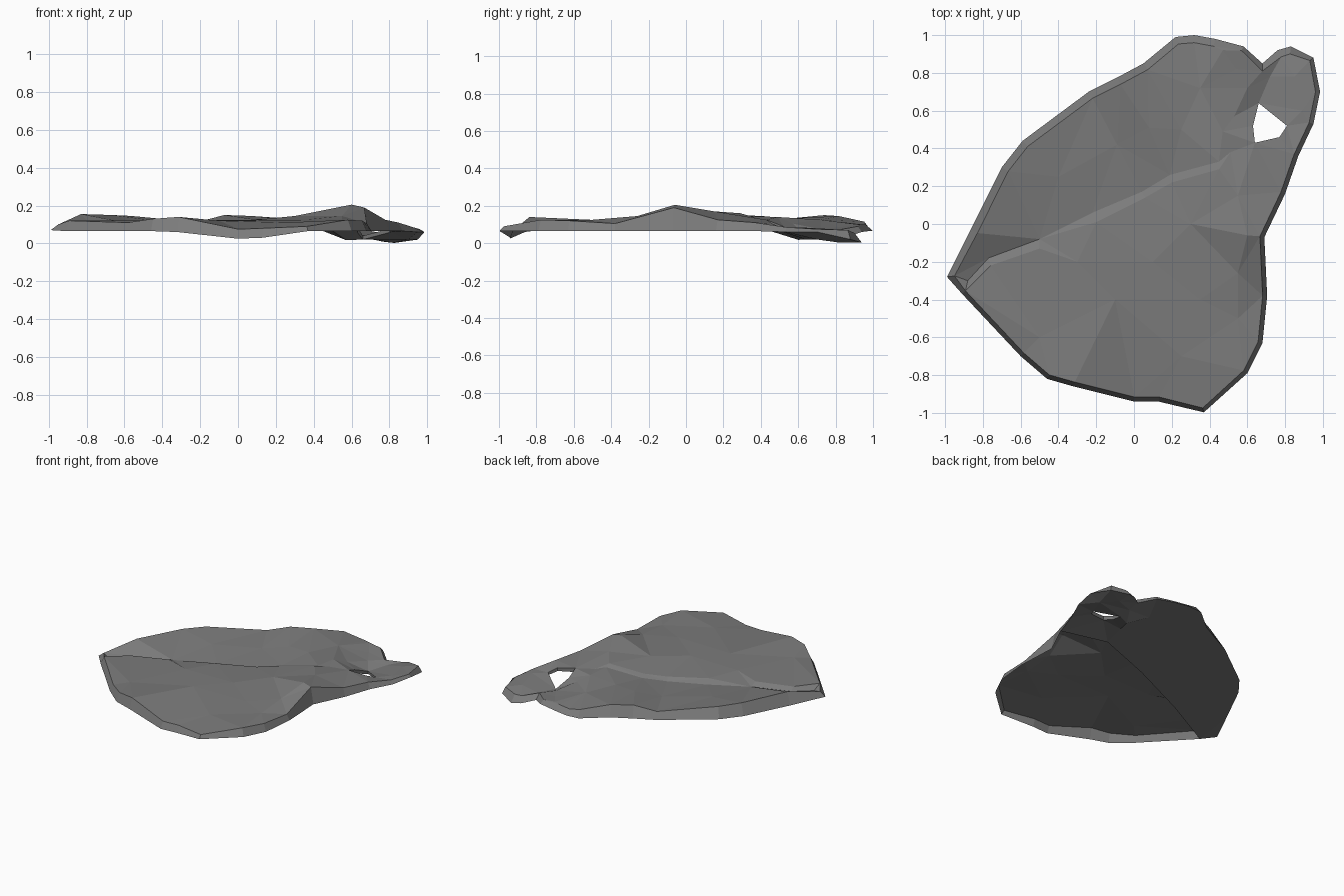
import bpy, bmesh
from mathutils import Vector
from mathutils.geometry import delaunay_2d_cdt

if "Cube" in bpy.data.objects:
    bpy.data.objects.remove(bpy.data.objects["Cube"])

# Outline, clockwise from the left tip: x, y, lower z, upper z
OUTLINE = [
    (-.99, -.28, .07, .10), (-.865, -.03, .065, .155), (-.70, .30, .065, .15),
    (-.59, .44, .065, .145), (-.24, .70, .065, .112), (-.09, .775, .065, .15),
    (.05, .85, .065, .145), (.22, .99, .065, .115),
    (.32, 1.0, .065, .10), (.43, .98, .065, .10), (.58, .94, .06, .09),
    (.68, .85, .03, .07), (.76, .92, .01, .05), (.83, .94, .003, .055),
    (.95, .88, .02, .07), (.985, .70, .06, .075), (.95, .53, .06, .085),
    (.87, .36, .065, .11), (.80, .16, .065, .125), (.69, -.07, .065, .19),
    (.705, -.38, .065, .105), (.68, -.63, .065, .12), (.60, -.79, .065, .125),
    (.37, -.997, .065, .09), (.13, -.94, .03, .08), (0, -.94, .025, .075),
    (-.32, -.86, .06, .14), (-.46, -.82, .065, .13), (-.60, -.70, .065, .11),
    (-.91, -.37, .068, .12)]
# Small opening in the loop
HOLE = [(.66, .64, .02, .04), (.81, .52, .06, .08), (.77, .46, .08, .105),
        (.64, .43, .095, .125), (.63, .52, .06, .09)]
# Creases and folds of the upper layer
TOP = [
    (-.76, -.22, .11), (-.5, -.13, .115), (-.2, .01, .112),
    (.06, .14, .105), (.2, .22, .12), (.45, .29, .16),
    (-.88, -.30, .08), (-.77, -.18, .09), (-.5, -.08, .092), (-.22, .06, .088),
    (.04, .17, .085), (.19, .26, .105), (.45, .33, .145),
    (-.09, .42, .10), (.08, .51, .128), (.35, .72, .125), (.47, .49, .14),
    (.51, .38, .135), (.53, .57, .105), (.60, .72, .075),
    (.47, .92, .10), (.54, .82, .085), (.72, .78, .05), (.85, .78, .075),
    (.89, .6, .085), (-.4, .25, .115), (.25, .5, .13),
    (-.3, -.2, .12), (-.1, -.4, .12), (-.5, -.6, .12), (.1, -.2, .125),
    (.35, -.4, .125), (.3, .0, .145), (.6, -.06, .205), (.55, .15, .17),
    (.25, -.7, .11), (.55, -.5, .125), (.55, -.26, .145)]
# Flat underside with its long open edge, then the underside of the loop
EDGE = [(-.91, -.37), (-.5, -.15), (0, .08), (.45, .25), (.80, .16)]
UNDER = [(.57, .6, .018), (.66, .74, .028), (.82, .82, .003), (.9, .7, .02),
         (.50, .45, .065), (.45, .7, .065), (0, .4, .065), (-.5, .1, .065)]


def inside(p, poly):
    odd = False
    for a, b in zip(poly, poly[1:] + poly[:1]):
        if (a.y > p.y) != (b.y > p.y):
            if p.x < a.x + (p.y - a.y) / (b.y - a.y) * (b.x - a.x):
                odd = not odd
    return odd


def inset(ring, heights):
    out = []
    for i, p in enumerate(ring):
        d1 = (p - ring[i - 1]).normalized()
        d2 = (ring[(i + 1) % len(ring)] - p).normalized()
        d = (d1 + d2).normalized()
        n = Vector((d.y, -d.x))
        w = .04 if n.x - n.y > .7 else .024
        q = p + n * w
        out.append(Vector((q.x, q.y, heights[i])))
    return out


def loop_edges(start, n):
    return [(start + i, start + (i + 1) % n) for i in range(n)]


def add_layer(bm, outer, hole, inner):
    """Triangulated sheet between an outer ring and a hole ring."""
    pts = outer + hole + inner
    flat = [p.to_2d() for p in pts]
    no, nh = len(outer), len(hole)
    edges = loop_edges(0, no) + loop_edges(no, nh)
    co, _, faces, orig, _, _ = delaunay_2d_cdt(flat, edges, [], 0, 1e-5)
    made = [None] * len(co)
    by_input = {}
    for k, c in enumerate(co):
        z = pts[orig[k][0]].z if orig[k] else .1
        made[k] = bm.verts.new((c.x, c.y, z))
        for i in orig[k]:
            by_input[i] = made[k]
    for f in faces:
        c = sum((co[i] for i in f), Vector((0, 0))) / len(f)
        if inside(c, flat[:no]) and not inside(c, flat[no:no + nh]):
            bm.faces.new([made[i] for i in f])
    return [by_input[i] for i in range(no)], [by_input[no + i] for i in range(nh)]


def bridge(bm, a, b):
    n = len(a)
    for i in range(n):
        j = (i + 1) % n
        bm.faces.new((a[i], a[j], b[j], b[i]))


bm = bmesh.new()
# Upper layer
rim = [Vector(r[:2]) for r in OUTLINE]
top_rim = inset(rim, [r[3] for r in OUTLINE])
t_out, t_hole = add_layer(bm, top_rim, [Vector((x, y, t)) for x, y, b, t in HOLE],
                          [Vector(p) for p in TOP])
# Under layer covers only the back half and the loop; the front half is hollow
back = [Vector(r[:3]) for r in OUTLINE[:19]]
under_ring = back + [Vector((x, y, .065)) for x, y in reversed(EDGE[:-1])]
b_out, b_hole = add_layer(bm, under_ring, [Vector(r[:3]) for r in HOLE],
                          [Vector(p) for p in UNDER])
# Sloped rim and opening wall
b_rim = [bm.verts.new(r[:3]) for r in OUTLINE]
bridge(bm, b_rim, t_out)
bridge(bm, t_hole, b_hole)
bmesh.ops.remove_doubles(bm, verts=bm.verts[:], dist=.004)
bmesh.ops.recalc_face_normals(bm, faces=bm.faces[:])

mesh = bpy.data.meshes.new("folded_cloth")
bm.to_mesh(mesh)
bm.free()
cloth = bpy.data.materials.new("dark_grey_cloth")
cloth.diffuse_color = (.2, .2, .2, 1)
cloth.use_nodes = True
cloth.node_tree.nodes["Principled BSDF"].inputs["Base Color"].default_value = cloth.diffuse_color
mesh.materials.append(cloth)
bpy.context.collection.objects.link(bpy.data.objects.new("folded_cloth", mesh))
